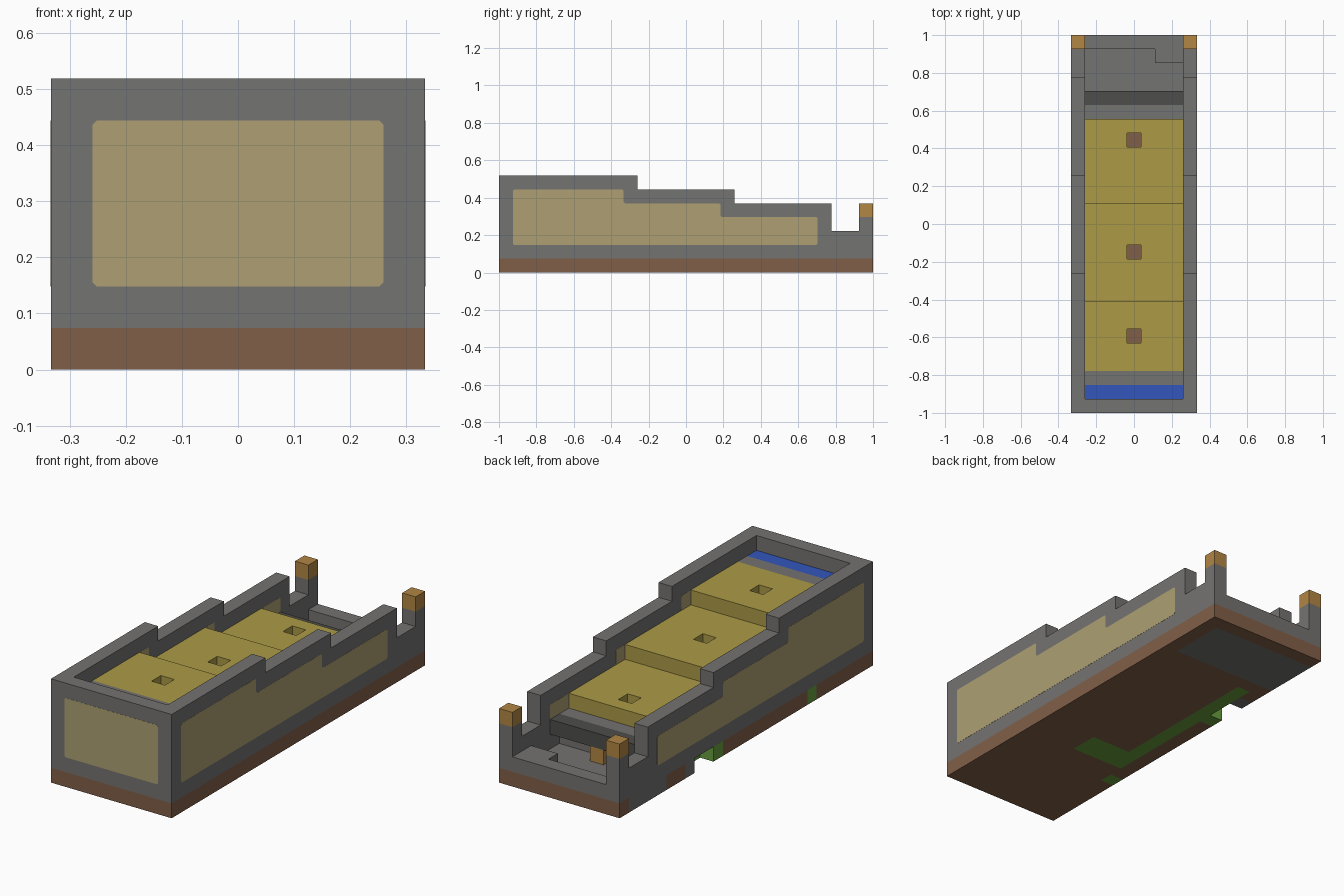
import bpy, bmesh
from mathutils import Vector

cube = bpy.data.objects.get("Cube")
if cube:
    bpy.data.objects.remove(cube, do_unlink=True)

U = 2 / 27  # one block; the model is 9 x 27 x 7 blocks


def linear(c):
    c /= 255
    return c / 12.92 if c <= 0.04045 else ((c + 0.055) / 1.055) ** 2.4


def material(name, *rgb):
    mat = bpy.data.materials.new(name)
    mat.use_nodes = True
    colour = [linear(c) for c in rgb] + [1]
    mat.diffuse_color = colour
    mat.node_tree.nodes["Principled BSDF"].inputs["Base Color"].default_value = colour
    return mat


STONE = material("stone_grey", 116, 115, 113)
DARK = material("dark_grey", 77, 77, 76)
BROWN = material("earth_brown", 129, 95, 72)
TAN = material("panel_tan", 173, 160, 114)
YELLOW = material("step_yellow", 172, 154, 70)
ORANGE = material("lamp_orange", 178, 134, 68)
BLUE = material("strip_blue", 51, 86, 188)
GREEN = material("moss_green", 105, 158, 62)


def place(i, j, k):
    return Vector(((i - 4.5) * U, (j - 13.5) * U, k * U))


def finish(name, bm, mats):
    bmesh.ops.recalc_face_normals(bm, faces=bm.faces)
    mesh = bpy.data.meshes.new(name)
    bm.to_mesh(mesh)
    bm.free()
    for mat in mats:
        mesh.materials.append(mat)
    obj = bpy.data.objects.new(name, mesh)
    bpy.context.collection.objects.link(obj)
    return obj


def prism(name, points, start, end, axis, mat, chamfer=0):
    """Extrude a profile along x (points are y,z) or y (points are x,z)."""
    bm = bmesh.new()
    def at(p, d):
        return place(d, *p) if axis == "x" else place(p[0], d, p[1])
    face = bm.faces.new([bm.verts.new(at(p, start)) for p in points])
    grown = bmesh.ops.extrude_face_region(bm, geom=[face])["geom"]
    shift = at(points[0], end) - at(points[0], start)
    bmesh.ops.translate(bm, vec=shift, verts=[g for g in grown if isinstance(g, bmesh.types.BMVert)])
    if chamfer:
        n = 0 if axis == "x" else 1
        edges = [e for e in bm.edges if abs(e.verts[0].co[n] - e.verts[1].co[n]) > U / 2]
        bmesh.ops.bevel(bm, geom=edges, offset=chamfer * U, segments=1, affect="EDGES")
    return finish(name, bm, [mat])


def box(name, x, y, z, mat):
    corners = [(y[0], z[0]), (y[1], z[0]), (y[1], z[1]), (y[0], z[1])]
    return prism(name, corners, x[0], x[1], "x", mat)


def blocks(name, cells, mats):
    """Outer skin of a set of unit blocks; cells maps (i, j, k) to a material slot."""
    bm = bmesh.new()
    for cell, slot in cells.items():
        for axis in range(3):
            for side in (0, 1):
                near = list(cell)
                near[axis] += 2 * side - 1
                if tuple(near) in cells:
                    continue
                ring = []
                for u, v in ((0, 0), (1, 0), (1, 1), (0, 1)):
                    p = list(cell)
                    p[axis] += side
                    p[(axis + 1) % 3] += u
                    p[(axis + 2) % 3] += v
                    ring.append(bm.verts.new(place(*p)))
                bm.faces.new(ring).material_index = slot
    bmesh.ops.remove_doubles(bm, verts=bm.verts, dist=U / 100)
    return finish(name, bm, mats)


# Base slab: brown with a stone patch, moss and a small side notch
def base_slot(i, j):
    if (i < 8 and 22 <= j < 26) or (i == 0 and j == 19):
        return 1
    if (i == 1 and 8 <= j < 21) or (1 <= i < 5 and 8 <= j < 10) or (i == 0 and j in (6, 16)):
        return 2
    return 0


base = {(i, j, 0): base_slot(i, j) for i in range(9) for j in range(27)
        if not (i == 0 and j in (17, 18))}
blocks("base_slab", base, [BROWN, STONE, GREEN])

# Stepped side walls with chamfered panels and lamp posts
WALL = [(0, 1), (0, 7), (10, 7), (10, 6), (17, 6), (17, 5),
        (24, 5), (24, 3), (26, 3), (26, 4), (27, 4), (27, 1)]
PANEL = [(1, 2), (1, 6), (9, 6), (9, 5), (16, 5), (16, 4), (23, 4), (23, 2)]
GAP = 0.01
for side, x in (("right", 0), ("left", 8)):
    prism(side + "_wall", WALL, x, x + 1, "x", STONE)
    prism(side + "_panel", PANEL, x - GAP, x + 1 + GAP, "x", TAN, 0.1)
    box(side + "_post_lamp", (x, x + 1), (26, 27), (4, 5), ORANGE)

# Front wall and panel
box("front_wall", (1, 8), (0, 1), (1, 7), STONE)
prism("front_panel", [(1, 2), (8, 2), (8, 6), (1, 6)], -GAP, 0.5, "y", TAN, 0.1)

# Filling behind the front wall
INSIDE = (1, 8)
box("blue_strip", INSIDE, (1, 2), (1, 6), BLUE)
box("front_ledge", INSIDE, (2, 3), (1, 6), STONE)

# Yellow steps, each with a square shaft down to the base
for n, (start, end, top, hole) in enumerate([(3, 8, 6, 5), (8, 15, 5, 11), (15, 21, 4, 19)]):
    step = {(i, j, k): 0 for i in range(1, 8) for j in range(start, end)
            for k in range(1, top) if (i, j) != (4, hole)}
    blocks(f"yellow_step_{n + 1}", step, [YELLOW])

# Back ledge, dark lintel, lamp and threshold
box("back_ledge", INSIDE, (21, 22), (1, 3), STONE)
box("dark_lintel", INSIDE, (22, 23), (2, 3), DARK)
box("lintel_lamp", (4, 5), (22, 23), (1, 2), ORANGE)
box("back_threshold", INSIDE, (26, 27), (1, 2), STONE)
box("threshold_step", (6, 8), (25, 26), (1, 2), STONE)
